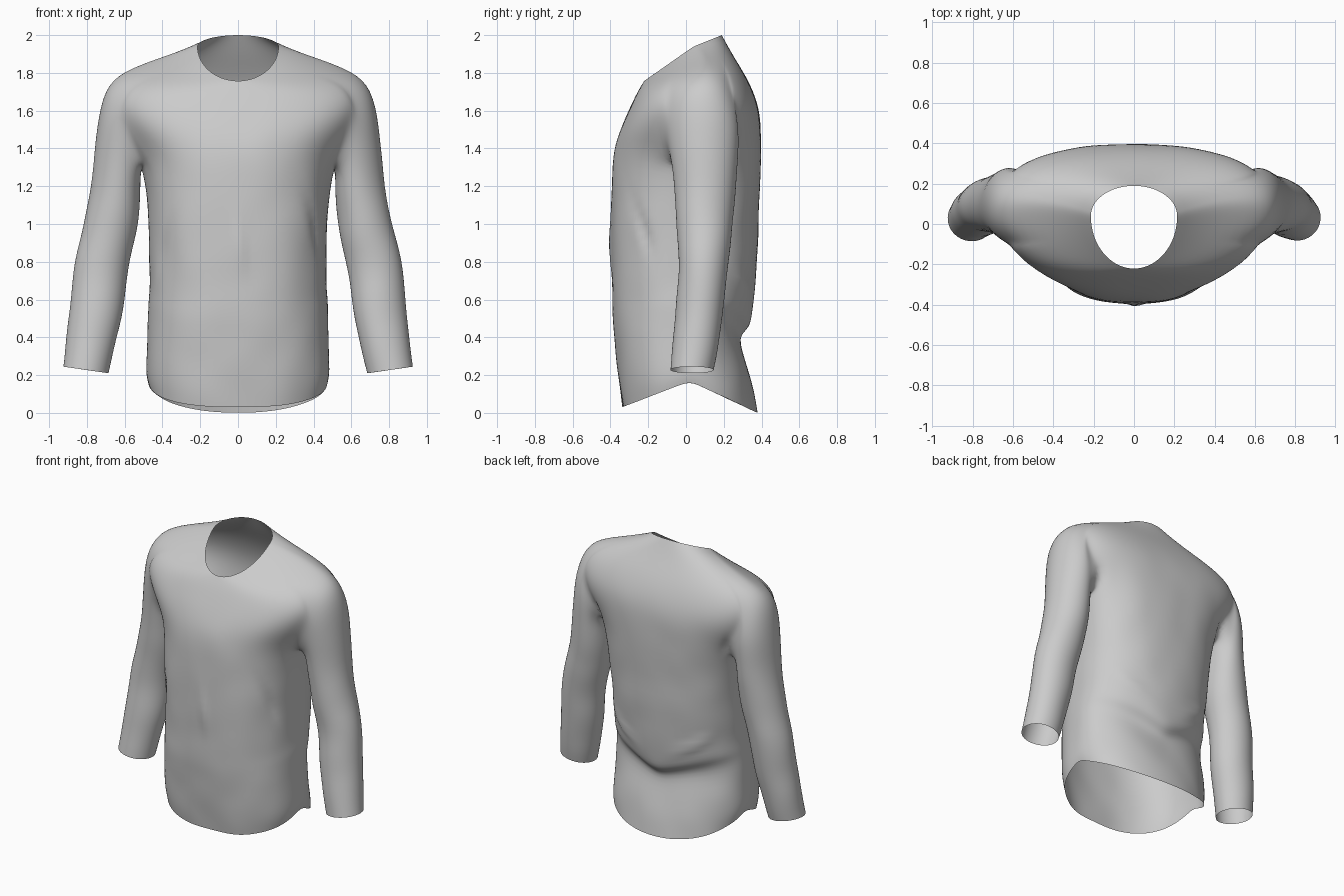
import bpy, bmesh, math
from mathutils import Vector, noise

# Torso rings, hem to neck: half width, side y, side z, front y, front z, back y, back z
RINGS = [
    (0.475, 0.02, 0.168, -0.338, 0.03, 0.380, 0.00),
    (0.490, 0.02, 0.22, -0.352, 0.12, 0.360, 0.12),
    (0.484, 0.02, 0.36, -0.370, 0.28, 0.320, 0.27),
    (0.475, 0.02, 0.53, -0.384, 0.45, 0.268, 0.40),
    (0.477, 0.03, 0.60, -0.388, 0.53, 0.338, 0.44),
    (0.470, 0.04, 0.68, -0.392, 0.61, 0.352, 0.52),
    (0.470, 0.04, 0.82, -0.397, 0.80, 0.375, 0.74),
    (0.473, 0.05, 1.00, -0.400, 1.00, 0.385, 1.00),
    (0.483, 0.07, 1.18, -0.393, 1.22, 0.394, 1.24),
    (0.510, 0.10, 1.30, -0.385, 1.40, 0.400, 1.45),
    (0.640, 0.10, 1.50, -0.342, 1.52, 0.394, 1.57),
    (0.685, 0.10, 1.68, -0.300, 1.61, 0.370, 1.67),
    (0.610, 0.10, 1.815, -0.262, 1.69, 0.320, 1.78),
    (0.400, 0.09, 1.885, -0.236, 1.735, 0.250, 1.89),
    (0.215, 0.04, 1.94, -0.222, 1.757, 0.190, 2.00),
]
# Roundness exponents by ring: front half, back half
FRONT = [2.45] * 7 + [2.5] * 6 + [2.4, 2.0]
BACK = [2.1, 2.1, 2.1, 2.1, 2.1, 2.15, 2.25, 2.4, 2.55, 2.65, 2.7, 2.7, 2.7, 2.4, 2.0]
# Sleeve rings, shoulder to cuff: inner x, z, outer x, z, front y, back y
SLEEVE = [
    (0.520, 1.25, 0.706, 1.72, -0.100, 0.280),
    (0.520, 1.15, 0.749, 1.52, -0.075, 0.275),
    (0.525, 1.04, 0.766, 1.26, -0.060, 0.262),
    (0.545, 0.92, 0.806, 1.02, -0.050, 0.245),
    (0.580, 0.78, 0.871, 0.80, -0.035, 0.225),
    (0.600, 0.60, 0.886, 0.60, -0.050, 0.205),
    (0.640, 0.40, 0.904, 0.40, -0.070, 0.180),
    (0.685, 0.21, 0.926, 0.245, -0.083, 0.145),
]
# Upward sweep of the back fold towards the sides, by ring
LIFT = {2: 0.02, 3: 0.06, 4: 0.07, 5: 0.07, 6: 0.04}
HALF, HOLE, LOW, TOP = 10, 3, 9, 12


def ring_point(r, j):
    w, ys, zs, yf, zf, yb, zb = RINGS[r]
    t = j * math.pi / 2 / HALF
    e = 2 / (FRONT[r] if j < 0 else BACK[r])
    c, s = max(math.cos(t), 0) ** e, abs(math.sin(t)) ** e
    y, z = (yf, zf) if j < 0 else (yb, zb)
    lift = LIFT.get(r, 0) * math.sin(2 * t) if j > 0 else 0
    return (0 if abs(j) == HALF else w * c, ys + (y - ys) * s, zs + (z - zs) * s + lift)


bm = bmesh.new()
cols = range(-HALF, HALF + 1)

# Torso half, leaving out the armhole
grid = []
for r in range(len(RINGS)):
    grid.append({j: bm.verts.new(ring_point(r, j)) for j in cols
                 if not (LOW < r < TOP and abs(j) < HOLE)})
for r in range(len(RINGS) - 1):
    for j in range(-HALF, HALF):
        if LOW <= r < TOP and -HOLE <= j < HOLE:
            continue
        bm.faces.new((grid[r][j], grid[r][j + 1], grid[r + 1][j + 1], grid[r + 1][j]))

# Armhole loop from the underarm round the back, over the top and down the front
loop = [grid[LOW][j] for j in range(0, HOLE + 1)]
loop += [grid[r][HOLE] for r in range(LOW + 1, TOP)]
loop += [grid[TOP][j] for j in range(HOLE, -HOLE - 1, -1)]
loop += [grid[r][-HOLE] for r in range(TOP - 1, LOW, -1)]
loop += [grid[LOW][j] for j in range(-HOLE, 0)]

# Sleeve grown out of the armhole
n = len(loop)
for xi, zi, xo, zo, yf, yb in SLEEVE:
    new = []
    for k in range(n):
        a = 2 * math.pi * k / n
        f = 0.5 - 0.51 * math.cos(a)
        new.append(bm.verts.new((xi + (xo - xi) * f,
                                 (yf + yb) / 2 + (yb - yf) * 0.51 * math.sin(a),
                                 zi + (zo - zi) * f)))
    for k in range(n):
        m = (k + 1) % n
        bm.faces.new((loop[k], loop[m], new[m], new[k]))
    loop = new

# Mirror to a whole shirt
geom = bm.verts[:] + bm.edges[:] + bm.faces[:]
bmesh.ops.mirror(bm, geom=geom, axis='X', merge_dist=0.0005)
bmesh.ops.remove_doubles(bm, verts=bm.verts[:], dist=0.0005)
bmesh.ops.recalc_face_normals(bm, faces=bm.faces[:])
mesh = bpy.data.meshes.new("shirt")
bm.to_mesh(mesh)
bm.free()
shirt = bpy.data.objects.new("shirt", mesh)
bpy.context.collection.objects.link(shirt)
bpy.context.view_layer.objects.active = shirt
shirt.select_set(True)
sub = shirt.modifiers.new("smooth", 'SUBSURF')
sub.levels = sub.render_levels = 2
bpy.ops.object.modifier_apply(modifier="smooth")


# Soft cloth creases: (centre, direction, length, width, height)
CREASES = [
    ((0.01, -0.40, 0.88), (0.1, 0, -1), 0.13, 0.025, 0.012),
    ((0.42, -0.22, 0.95), (-0.4, -0.3, 1), 0.20, 0.03, -0.014),
    ((-0.40, -0.24, 0.85), (0.4, -0.3, 1), 0.20, 0.03, -0.010),
    ((0.30, 0.31, 0.68), (0.9, -0.3, 0.5), 0.20, 0.03, 0.014),
    ((-0.30, 0.31, 0.68), (-0.9, -0.3, 0.5), 0.20, 0.03, 0.014),
    ((0.50, 0.26, 1.40), (0.2, 0, -1), 0.14, 0.03, -0.016),
    ((-0.50, 0.26, 1.40), (-0.2, 0, -1), 0.14, 0.03, -0.016),
    ((0.54, -0.10, 1.42), (0.2, 0, 1), 0.12, 0.03, -0.012),
    ((-0.54, -0.10, 1.42), (-0.2, 0, 1), 0.12, 0.03, -0.012),
]
normals = [v.normal.copy() for v in shirt.data.vertices]
for v, nor in zip(shirt.data.vertices, normals):
    p = v.co.copy()
    h = 0.005 * noise.noise(p * 5) * min(1, max(0, (1.8 - p.z) * 2))
    for c, d, ln, wd, ht in CREASES:
        q, d = p - Vector(c), Vector(d).normalized()
        along = q.dot(d)
        across = (q - d * along).length
        h += ht * math.exp(-(along / ln) ** 2 - (across / wd) ** 2)
    v.co = p + nor * h
bpy.ops.object.shade_smooth()
